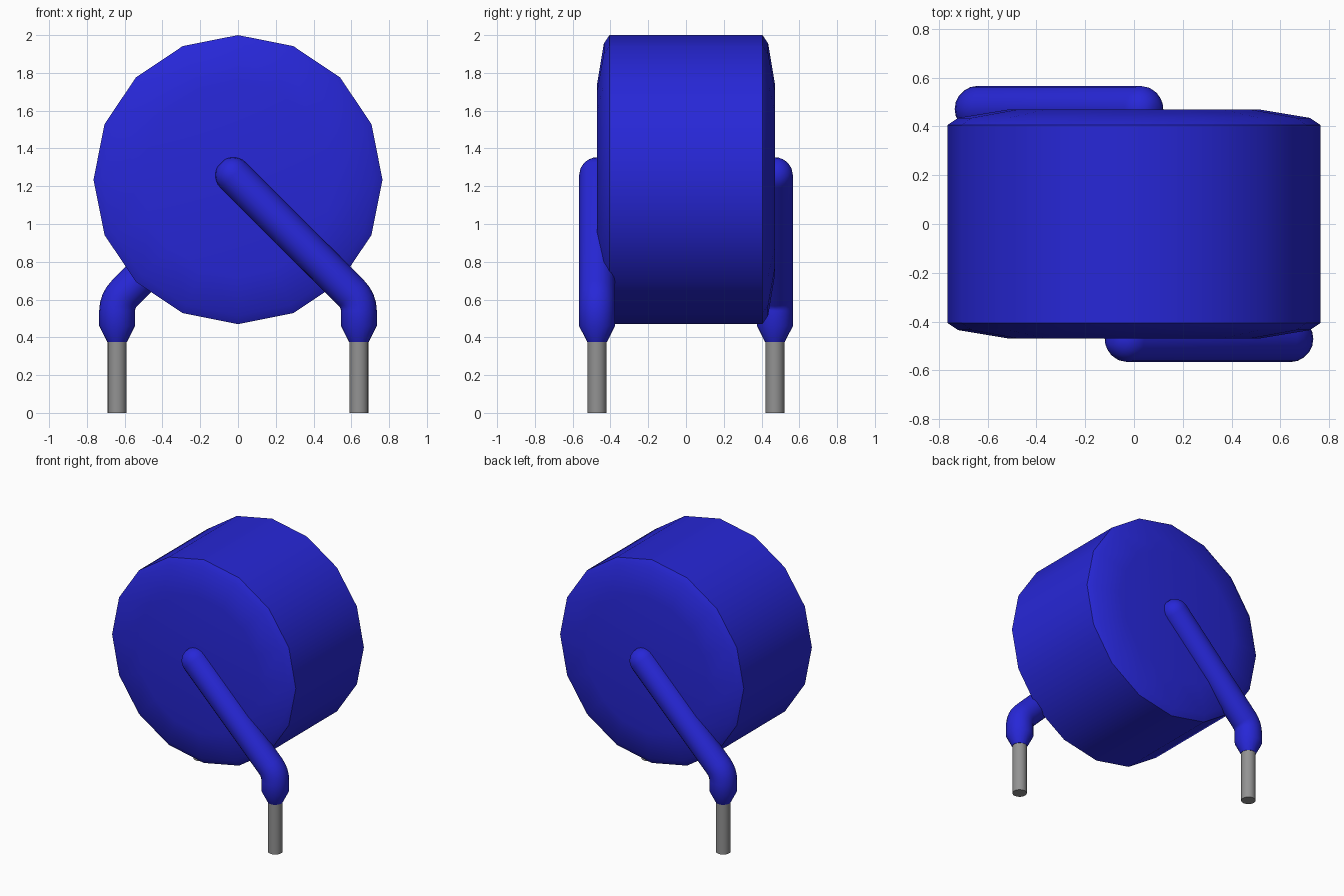
import bpy, bmesh
from math import sin, cos, pi, radians
from mathutils import Vector, Matrix

if "Cube" in bpy.data.objects:
    bpy.data.objects.remove(bpy.data.objects["Cube"])


def material(name, color):
    m = bpy.data.materials.new(name)
    m.use_nodes = True
    m.diffuse_color = color
    m.node_tree.nodes["Principled BSDF"].inputs["Base Color"].default_value = color
    return m


blue = material("blue coating", (0.02, 0.02, 0.68, 1))
grey = material("grey metal", (0.29, 0.29, 0.29, 1))

Y = Vector((0, 1, 0))


def sweep(name, rings, sides, mat, turn=0):
    """Skin circles given as (centre, axis u, axis v, radius), capped at both ends."""
    bm = bmesh.new()
    loops = []
    for c, u, v, r in rings:
        angles = [2 * pi * i / sides for i in range(sides)]
        loops.append([bm.verts.new(c + (u * cos(a) + v * sin(a)) * r) for a in angles])
    for a, b in zip(loops, loops[1:]):
        for i in range(sides):
            j = (i + 1) % sides
            bm.faces.new((a[i], a[j], b[j], b[i]))
    bm.faces.new(loops[0])
    bm.faces.new(loops[-1])
    bmesh.ops.recalc_face_normals(bm, faces=bm.faces)
    mesh = bpy.data.meshes.new(name)
    bm.to_mesh(mesh)
    bm.free()
    mesh.transform(Matrix.Rotation(turn, 4, "Z"))
    mesh.materials.append(mat)
    ob = bpy.data.objects.new(name, mesh)
    bpy.context.collection.objects.link(ob)
    bpy.ops.object.select_all(action="DESELECT")
    ob.select_set(True)
    bpy.context.view_layer.objects.active = ob
    bpy.ops.object.shade_smooth_by_angle(angle=radians(30))
    return ob


# Disc body with a softened rim on both faces
half = [(0.47, 0.51), (0.435, 0.72), (0.405, 0.765)]
profile = [(-y, r) for y, r in half] + half[::-1]
X, Z = Vector((1, 0, 0)), Vector((0, 0, 1))
sweep("disc_body", [(Vector((0, y, 1.235)), X, Z, r) for y, r in profile], 16, blue)

# Coated lead: rounded tip, diagonal run, bend, then a taper onto the wire
R, DEPTH, FOOT = 0.095, -0.471, 0.64
start = Vector((-0.025, DEPTH, 1.258))
slope = Vector((1, 0, -1)).normalized()


def ring(centre, direction, radius):
    return centre, direction.cross(Y), Y, radius


coat = []
for k in range(1, 7):
    a = pi / 2 * k / 6
    coat.append(ring(start - slope * R * cos(a), slope, R * sin(a)))
bend_r = 0.13
pivot = Vector((FOOT - bend_r, DEPTH, 0.54))
for k in range(5):
    a = pi / 4 * (1 - k / 4)
    out = Vector((cos(a), 0, sin(a)))
    coat.append(ring(pivot + out * bend_r, Vector((sin(a), 0, -cos(a))), R))
for z, r in ((0.46, R), (0.375, 0.052)):
    coat.append(ring(Vector((FOOT, DEPTH, z)), -Z, r))

wire = [ring(Vector((FOOT, DEPTH, z)), -Z, 0.05) for z in (0.4, 0)]

for side, turn in (("front", 0), ("back", pi)):
    sweep(side + "_coated_lead", coat, 20, blue, turn)
    sweep(side + "_bare_wire", wire, 20, grey, turn)
